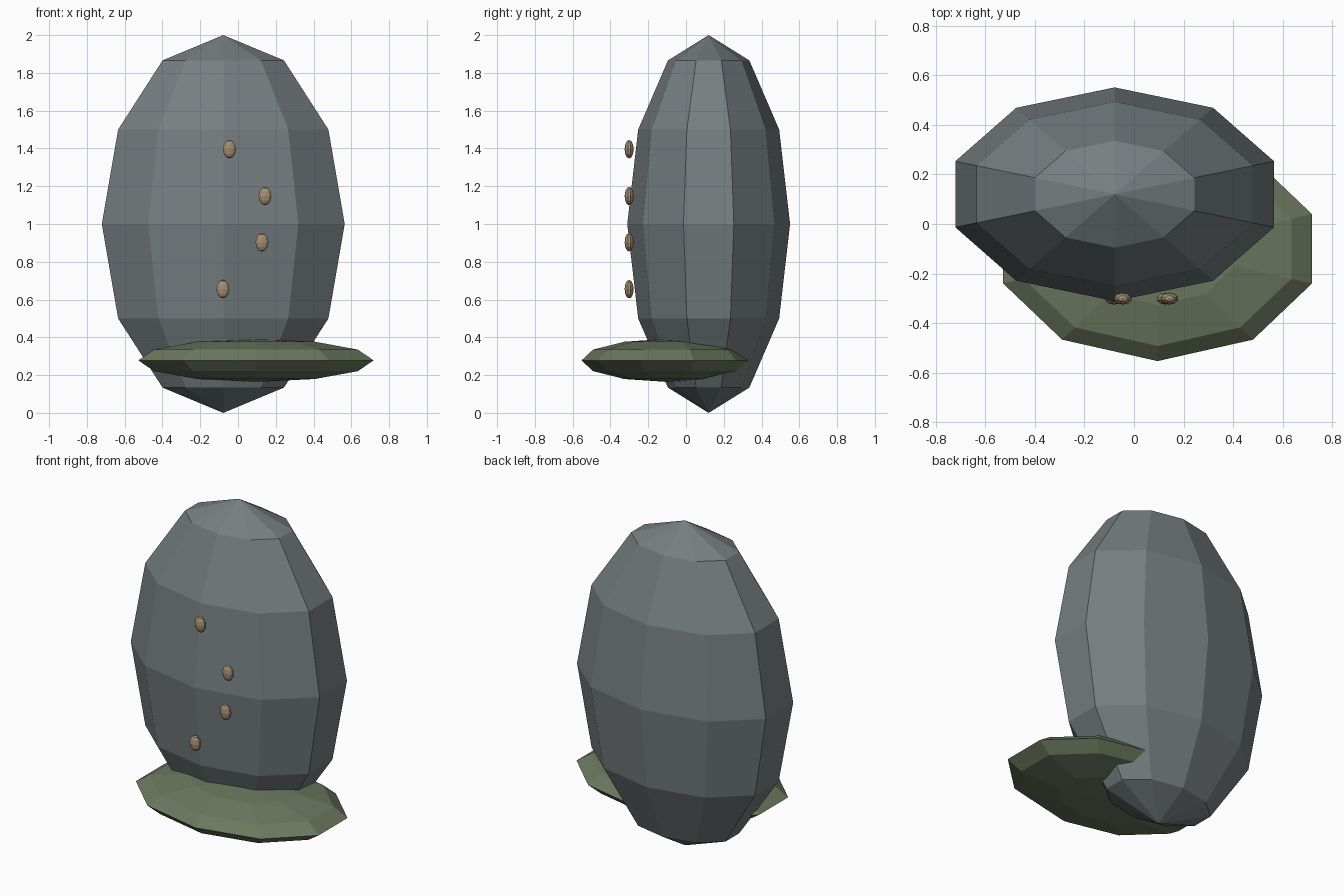
import bpy

if "Cube" in bpy.data.objects:
    bpy.data.objects.remove(bpy.data.objects["Cube"])


def material(name, rgb):
    mat = bpy.data.materials.new(name)
    mat.diffuse_color = (*rgb, 1)
    mat.use_nodes = True
    mat.node_tree.nodes["Principled BSDF"].inputs["Base Color"].default_value = mat.diffuse_color
    return mat


def ellipsoid(name, centre, radii, mat):
    """Flat-shaded low-poly sphere, 10 sides and 6 bands, scaled to radii."""
    bpy.ops.mesh.primitive_uv_sphere_add(segments=10, ring_count=6, radius=1, location=centre)
    ob = bpy.context.object
    ob.name = name
    ob.scale = radii
    bpy.ops.object.transform_apply(location=False, rotation=False, scale=True)
    bpy.ops.object.shade_flat()
    ob.data.materials.append(mat)
    return ob


stone = material("slate", (0.18, 0.21, 0.215))
moss = material("moss", (0.15, 0.19, 0.115))
tan = material("tan", (0.36, 0.27, 0.17))

# Upright boulder
ellipsoid("standing_stone", (-0.078, 0.12, 1.0), (0.676, 0.431, 1.0), stone)

# Flattened mossy collar near the foot
ellipsoid("moss_pad", (0.095, -0.10, 0.278), (0.655, 0.453, 0.114), moss)

# Small studs up the front face
for i, (x, z) in enumerate([(-0.08, 0.655), (0.127, 0.903), (0.143, 1.148), (-0.045, 1.396)]):
    ellipsoid(f"stud_{i + 1}", (x, -0.301, z), (0.036, 0.024, 0.049), tan)
